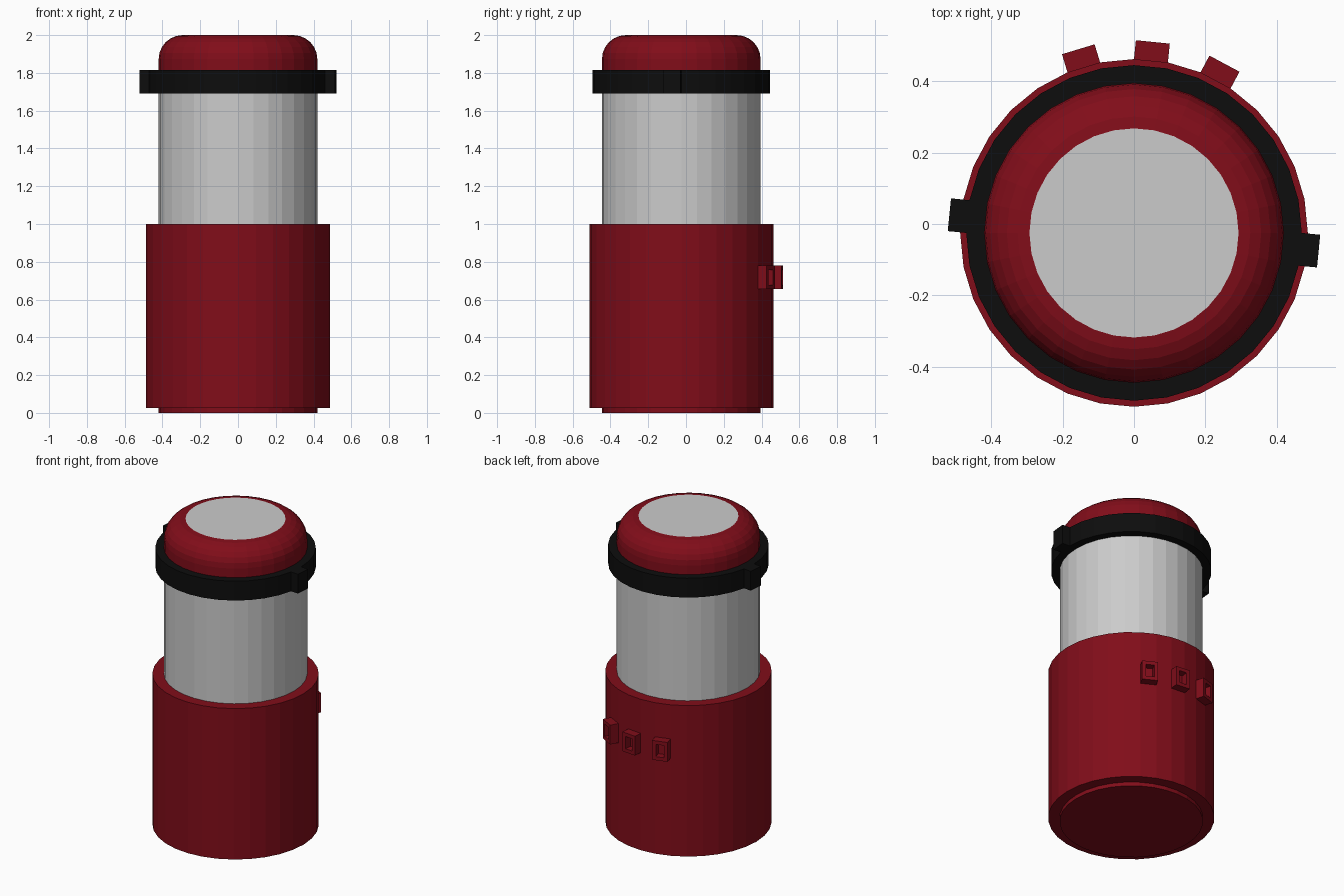
import bpy, bmesh
from math import sin, cos, pi, radians, atan2, degrees

if "Cube" in bpy.data.objects:
    bpy.data.objects.remove(bpy.data.objects["Cube"])

SIDES = 32
CY = -0.025  # axis of the turned parts


def material(name, rgb):
    m = bpy.data.materials.new(name)
    m.diffuse_color = (*rgb, 1)
    m.use_nodes = True
    m.node_tree.nodes["Principled BSDF"].inputs["Base Color"].default_value = m.diffuse_color
    return m


RED = material("red", (0.22, 0.004, 0.01))
BLACK = material("black", (0.004, 0.004, 0.004))


def lathe(profile, closed=False, cap_bottom=False, cap_top=False):
    """Turn (radius, z) points, listed bottom to top, around the axis."""
    bm = bmesh.new()
    rings = [[bm.verts.new((r * cos(2 * pi * i / SIDES), r * sin(2 * pi * i / SIDES), z))
              for i in range(SIDES)] for r, z in profile]
    pairs = list(zip(rings, rings[1:]))
    if closed:
        pairs.append((rings[-1], rings[0]))
    for a, b in pairs:
        for i in range(SIDES):
            j = (i + 1) % SIDES
            bm.faces.new((a[i], a[j], b[j], b[i]))
    if cap_bottom:
        bm.faces.new(rings[0][::-1])
    if cap_top:
        bm.faces.new(rings[-1])
    bm.normal_update()
    return bm


def side_face(bm, angle, z):
    """Find the outward wall face at an angle (degrees) and height."""
    def miss(f):
        c = f.calc_center_median()
        turn = (degrees(atan2(c.y, c.x)) - angle + 180) % 360 - 180
        return abs(turn) + 100 * abs(c.z - z)
    walls = [f for f in bm.faces
             if abs(f.normal.z) < 0.1 and f.normal.dot(f.calc_center_median()) > 0]
    return min(walls, key=miss)


def push(bm, face, inset, depth):
    bmesh.ops.inset_individual(bm, faces=[face], thickness=inset, depth=depth,
                               use_even_offset=True)
    bm.normal_update()


def finish(bm, name, mat=None):
    mesh = bpy.data.meshes.new(name)
    bm.to_mesh(mesh)
    bm.free()
    ob = bpy.data.objects.new(name, mesh)
    ob.location.y = CY
    bpy.context.collection.objects.link(ob)
    if mat:
        mesh.materials.append(mat)
    return ob


# red lower sleeve with three hollow sockets on the back
bm = lathe([(0.42, 0), (0.42, 0.025), (0.487, 0.025), (0.487, 0.655),
            (0.487, 0.78), (0.487, 1), (0.42, 1)], cap_bottom=True)
for angle in (61.875, 84.375, 106.875):
    f = side_face(bm, angle, 0.7175)
    push(bm, f, 0, 0.053)
    push(bm, f, 0.023, 0)
    push(bm, f, 0, -0.045)
finish(bm, "lower_sleeve", RED)

# grey upper tube
finish(lathe([(0.42, 1), (0.42, 1.75)]), "upper_tube")

# black collar with a lug on each side
bm = lathe([(0.42, 1.69), (0.47, 1.69), (0.47, 1.815), (0.42, 1.815)], closed=True)
for angle in (-5.625, 174.375):
    push(bm, side_face(bm, angle, 1.7525), 0, 0.052)
finish(bm, "collar", BLACK)

# red rounded shoulder
R = 0.127
arc = [(0.42 - R + R * cos(radians(a)), 2 - R + R * sin(radians(a)))
       for a in range(0, 91, 15)]
finish(lathe([(0.42, 1.75)] + arc), "cap_shoulder", RED)

# grey flat disc on top
bm = bmesh.new()
bmesh.ops.create_circle(bm, cap_ends=True, segments=SIDES, radius=0.42 - R)
bmesh.ops.translate(bm, verts=bm.verts, vec=(0, 0, 2))
finish(bm, "top_disc")
